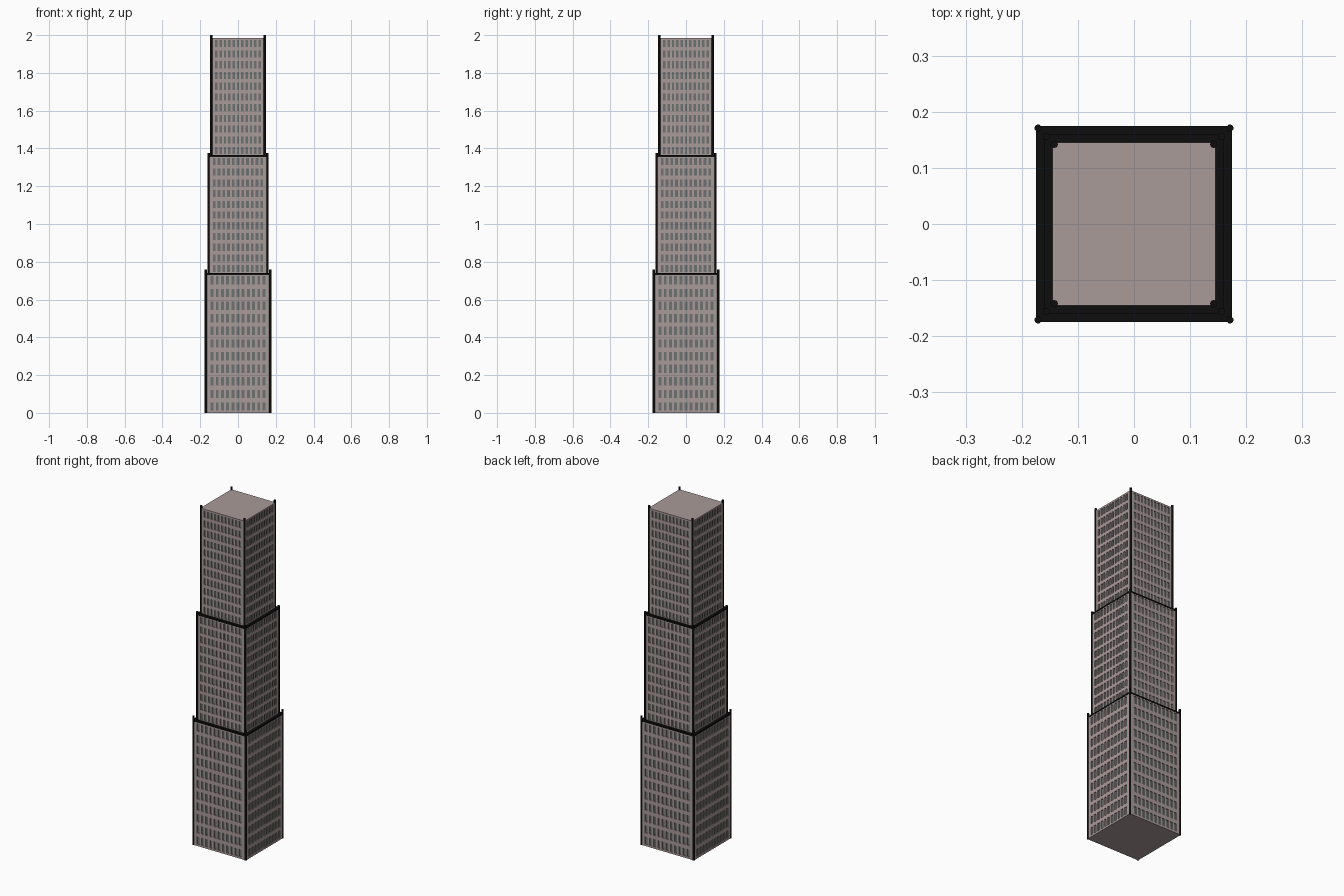
import bpy, bmesh, math
from mathutils import Vector, Matrix

if "Cube" in bpy.data.objects:
    bpy.data.objects.remove(bpy.data.objects["Cube"])


def mat(name, r, g, b):
    m = bpy.data.materials.new(name)
    m.diffuse_color = (r, g, b, 1)
    m.use_nodes = True
    m.node_tree.nodes["Principled BSDF"].inputs["Base Color"].default_value = m.diffuse_color
    return m


WALL = mat("pinkish stone", 0.40, 0.325, 0.315)
GLASS = mat("grey glass", 0.15, 0.17, 0.165)
BLACK = mat("black trim", 0.004, 0.004, 0.004)

N = 11          # windows per row and rows per tier
DEPTH = 0.005   # window recess


def finish(bm, name, mats):
    bmesh.ops.remove_doubles(bm, verts=bm.verts, dist=1e-5)
    bmesh.ops.recalc_face_normals(bm, faces=bm.faces)
    me = bpy.data.meshes.new(name)
    bm.to_mesh(me)
    bm.free()
    for m in mats:
        me.materials.append(m)
    ob = bpy.data.objects.new(name, me)
    bpy.context.collection.objects.link(ob)
    return ob


def edges(start, pitch, size, lo, hi):
    # wall / window / wall / ... break lines
    out = [lo]
    for i in range(N):
        c = start + i * pitch
        out += [c - size / 2, c + size / 2]
    return out + [hi]


def tower(name, half, z0, z1):
    bm = bmesh.new()
    pitch = half * 0.158
    xs = edges(-pitch * (N - 1) / 2, pitch, pitch * 0.56, -half, half)
    rise = (z1 - z0) / N
    zs = edges(z0 + rise / 2, rise, rise * 0.66, z0, z1)
    for side in range(4):
        rot = Matrix.Rotation(side * math.pi / 2, 3, 'Z')

        def quad(pts, mi=0):
            f = bm.faces.new([bm.verts.new(rot @ Vector(p)) for p in pts])
            f.material_index = mi

        for i in range(len(xs) - 1):
            for j in range(len(zs) - 1):
                a, b, c, d = xs[i], xs[i + 1], zs[j], zs[j + 1]
                ring = [(a, c), (b, c), (b, d), (a, d)]
                if i % 2 and j % 2:
                    # recessed pane and its reveals
                    quad([(x, -half + DEPTH, z) for x, z in ring], 1)
                    for k in range(4):
                        p, q = ring[k], ring[(k + 1) % 4]
                        quad([(p[0], -half, p[1]), (q[0], -half, q[1]),
                              (q[0], -half + DEPTH, q[1]), (p[0], -half + DEPTH, p[1])])
                else:
                    quad([(x, -half, z) for x, z in ring])
    # floor and roof
    for z in (z0, z1):
        bm.faces.new([bm.verts.new((x * half, y * half, z))
                      for x, y in ((-1, -1), (1, -1), (1, 1), (-1, 1))])
    finish(bm, name, [WALL, GLASS])


def ledge(name, half, z):
    # thin black slab capping a tier
    bm = bmesh.new()
    bmesh.ops.create_cube(bm, size=1, matrix=Matrix.Translation((0, 0, z))
                          @ Matrix.Diagonal((half * 2, half * 2, 0.01, 1)))
    finish(bm, name, [BLACK])


def posts(name, c, z0, z1):
    # round black corner posts
    bm = bmesh.new()
    for sx in (-1, 1):
        for sy in (-1, 1):
            bmesh.ops.create_cone(bm, cap_ends=True, segments=12, radius1=0.0065, radius2=0.0065,
                                  depth=z1 - z0,
                                  matrix=Matrix.Translation((sx * c, sy * c, (z0 + z1) / 2)))
    finish(bm, name, [BLACK])


# name, half width, bottom, wall top, post top
TIERS = [("lower", 0.174, 0.0, 0.735, 0.76),
         ("middle", 0.159, 0.735, 1.36, 1.375),
         ("upper", 0.145, 1.36, 1.985, 2.0)]
for name, half, z0, z1, zp in TIERS:
    tower(name + "_tier", half, z0, z1)
    posts(name + "_corner_posts", half - 0.003, z0, zp)
    if name != "upper":
        ledge(name + "_ledge", half + 0.001, z1)
